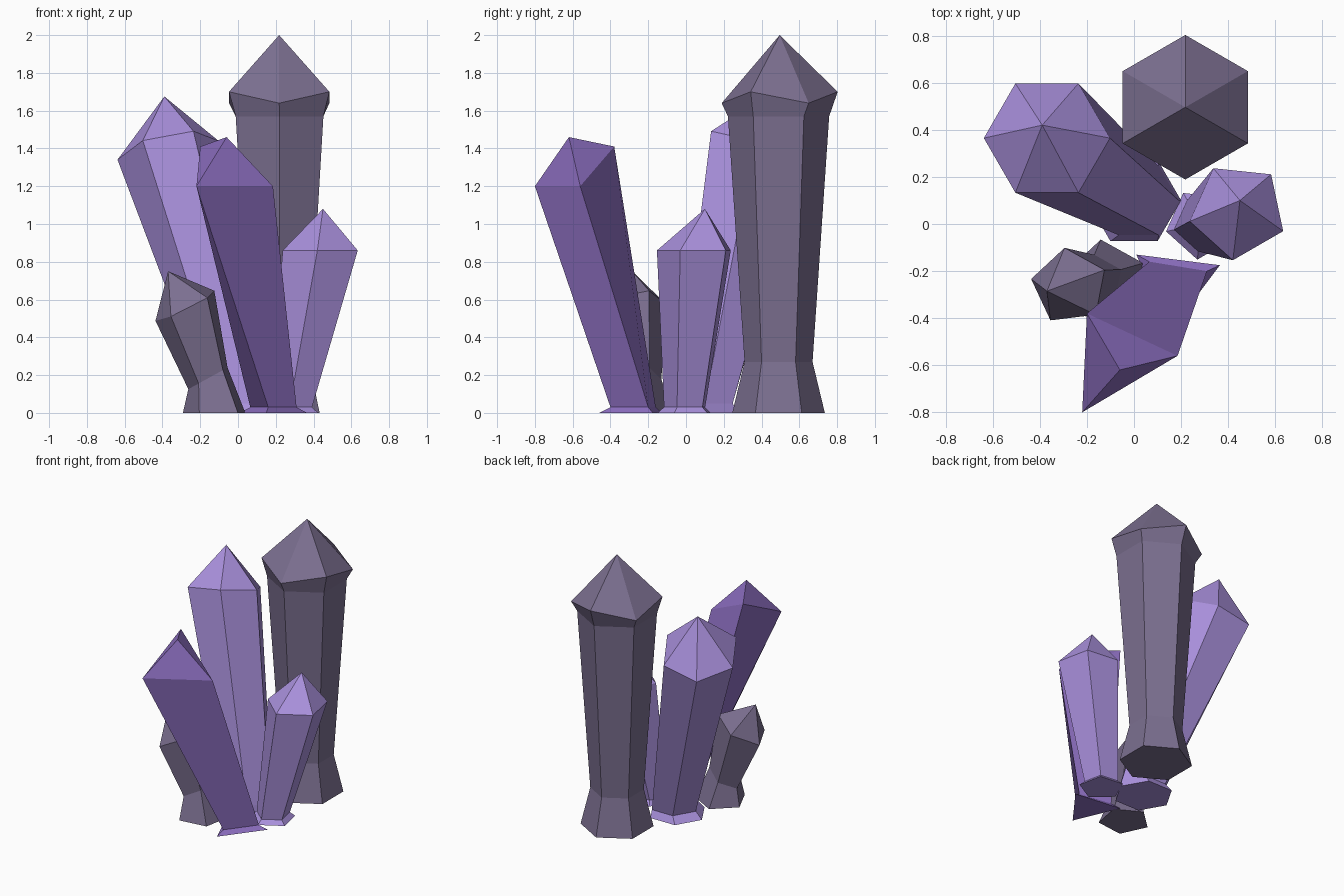
import bpy, bmesh
from math import sin, cos, radians

if "Cube" in bpy.data.objects:
    bpy.data.objects.remove(bpy.data.objects["Cube"])


def material(name, rgb):
    m = bpy.data.materials.new(name)
    m.diffuse_color = (*rgb, 1)
    m.use_nodes = True
    m.node_tree.nodes["Principled BSDF"].inputs["Base Color"].default_value = m.diffuse_color
    return m


def ring(n, phase, centre, r, tilt=(0, 0), zigzag=0):
    """n-sided ring; tilt is its slope in x and y, zigzag lifts every other corner."""
    pts = []
    for i in range(n):
        a = radians(phase + 360 * i / n)
        dx, dy = r * cos(a), r * sin(a)
        dz = tilt[0] * dx + tilt[1] * dy + (zigzag if i % 2 else -zigzag)
        pts.append((centre[0] + dx, centre[1] + dy, centre[2] + dz))
    return pts


def crystal(name, rings, apex, mat):
    """Bridge the rings from bottom to top, cap the base and close with a point."""
    bm = bmesh.new()
    loops = [[bm.verts.new(p) for p in r] for r in rings]
    tip = bm.verts.new(apex)
    n = len(loops[0])
    bm.faces.new(loops[0][::-1])
    for i in range(n):
        j = (i + 1) % n
        for lo, hi in zip(loops, loops[1:]):
            bm.faces.new((lo[i], lo[j], hi[j], hi[i]))
        bm.faces.new((loops[-1][i], loops[-1][j], tip))
    bmesh.ops.recalc_face_normals(bm, faces=bm.faces)
    me = bpy.data.meshes.new(name)
    bm.to_mesh(me)
    bm.free()
    me.materials.append(mat)
    bpy.context.collection.objects.link(bpy.data.objects.new(name, me))


smoky = material("smoky", (0.20, 0.16, 0.28))
lilac = material("lilac", (0.40, 0.28, 0.72))
violet = material("violet", (0.27, 0.16, 0.54))

# Tall upright column with a flared foot and a wider head
crystal("tall_column_crystal", [
    ring(6, -90, (0.22, 0.49, 0), 0.245),
    ring(6, -90, (0.22, 0.49, 0.27), 0.18),
    ring(6, -90, (0.22, 0.49, 1.57), 0.268),
    ring(6, -90, (0.218, 0.496, 1.67), 0.307, zigzag=0.03),
], (0.218, 0.496, 2.0), smoky)

# Large six-sided crystal leaning back and left
crystal("large_leaning_crystal", [
    ring(6, 0, (0.0, 0.10, 0), 0.20),
    ring(6, 0, (0.02, 0.10, 0.05), 0.17),
    ring(6, 0, (-0.37, 0.365, 1.39), 0.268, (0.185, -0.33)),
], (-0.39, 0.42, 1.675), lilac)

# Three-sided crystal leaning forward
crystal("front_leaning_crystal", [
    [(0.15, -0.46, 0), (0.365, -0.175, 0), (0.01, -0.13, 0)],
    [(0.16, -0.40, 0.03), (0.31, -0.20, 0.03), (0.065, -0.16, 0.03)],
    [(-0.22, -0.80, 1.20), (0.185, -0.56, 1.20), (-0.20, -0.38, 1.41)],
], (-0.06, -0.62, 1.46), violet)

# Five-sided crystal leaning right
crystal("right_crystal", [
    ring(5, -24, (0.285, 0, 0), 0.152),
    ring(5, -24, (0.285, 0, 0.03), 0.117),
    ring(5, -24, (0.442, 0.055, 0.86), 0.21),
], (0.45, 0.10, 1.08), lilac)

# Short stubby crystal at the front left
crystal("small_crystal", [
    ring(5, 25, (-0.12, -0.24, 0), 0.175),
    ring(5, 25, (-0.155, -0.24, 0.185), 0.11, (0.55, 0)),
    ring(5, 25, (-0.275, -0.265, 0.565), 0.165, (0.5, 0.1)),
], (-0.37, -0.285, 0.75), smoky)
